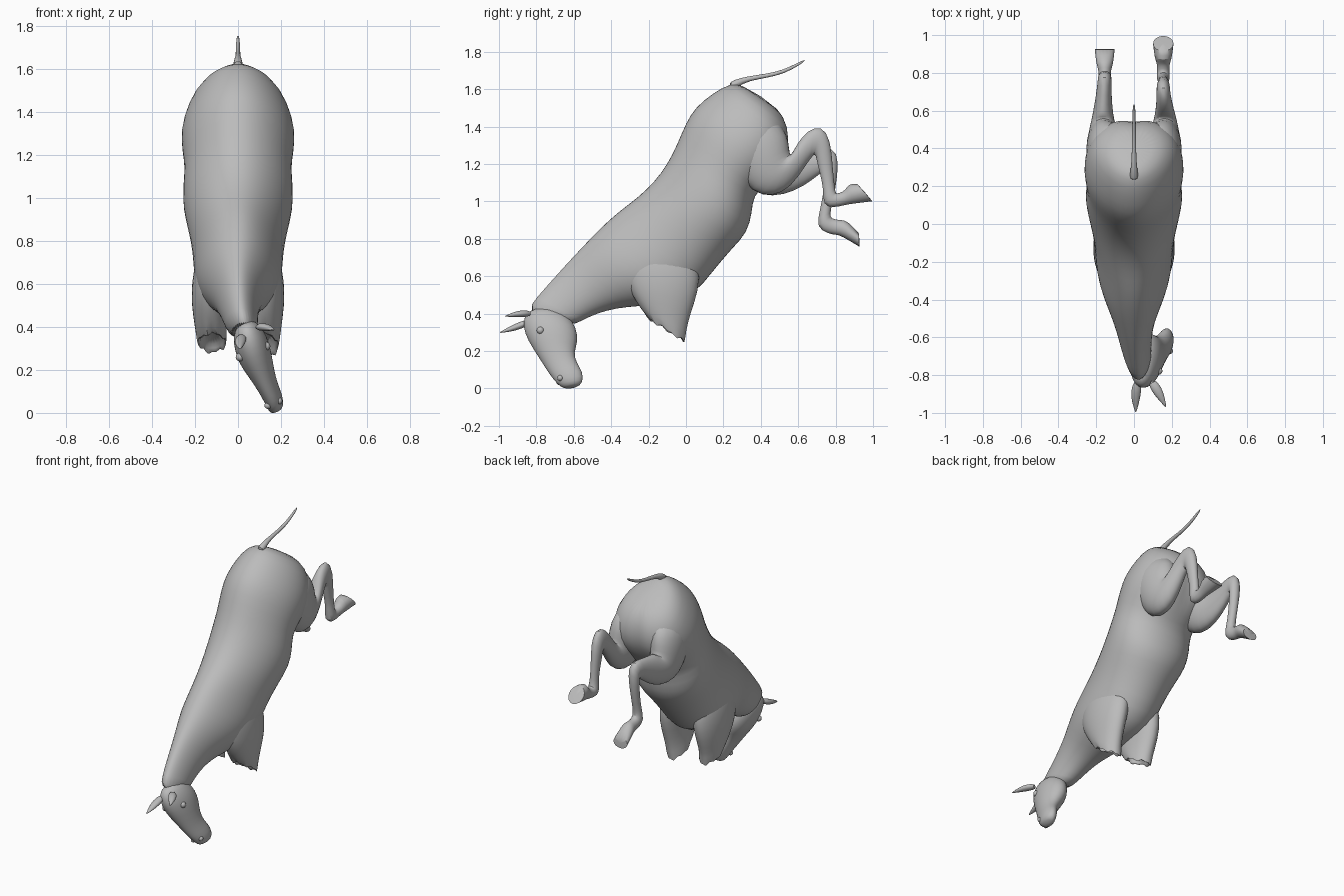
import bpy, bmesh, math
from mathutils import Vector

hide = bpy.data.materials.new("grey hide")
hide.diffuse_color = (0.5, 0.5, 0.5, 1)


def finish(name, bm, levels=1, angle=60):
    bmesh.ops.recalc_face_normals(bm, faces=bm.faces)
    me = bpy.data.meshes.new(name)
    bm.to_mesh(me)
    bm.free()
    ob = bpy.data.objects.new(name, me)
    bpy.context.collection.objects.link(ob)
    me.materials.append(hide)
    if levels:
        ob.modifiers.new("smooth", "SUBSURF").levels = levels
        ob.modifiers["smooth"].render_levels = levels
    bpy.ops.object.select_all(action='DESELECT')
    ob.select_set(True)
    bpy.context.view_layer.objects.active = ob
    bpy.ops.object.shade_smooth_by_angle(angle=math.radians(angle))
    return ob


def loft(name, rings, n=20, side=(1, 0, 0), egg=0, cleft=(), jag=None, sharp_end=False):
    """Skin rings given as (y, z of one edge, y, z of the other edge, centre x, half width)."""
    bm = bmesh.new()
    side = Vector(side).normalized()
    loops = []
    for i, (y0, z0, y1, z1, x, w) in enumerate(rings):
        a, b = Vector((x, y0, z0)), Vector((x, y1, z1))
        c, ax = (a + b) / 2, (a - b) / 2
        loop = []
        for k in range(n):
            t = 2 * math.pi * k / n
            dent = 1 - (cleft[i] if i < len(cleft) else 0) * math.exp(-(t - math.pi) ** 2 / 0.04)
            p = c + ax * math.cos(t) * dent + side * w * math.sin(t) * (1 - egg * math.cos(t))
            if jag and i == jag:
                p.z += (0.028, -0.012, 0.012, -0.03)[k % 4]
            loop.append(bm.verts.new(p))
        loops.append(loop)
    for l0, l1 in zip(loops, loops[1:]):
        for k in range(n):
            bm.faces.new((l0[k], l0[(k + 1) % n], l1[(k + 1) % n], l1[k]))
    bm.faces.new(loops[0])
    cap = bm.faces.new(loops[-1])
    if sharp_end:
        crease = bm.edges.layers.float.new("crease_edge")
        for e in cap.edges:
            e[crease] = 0.9
    return finish(name, bm)


# Barrel, rump and neck in one skin
loft("body", [
    (.30, 1.625, .50, 1.50, 0, .09), (.235, 1.632, .56, 1.39, 0, .19),
    (.14, 1.578, .565, 1.26, 0, .24), (.05, 1.505, .51, 1.17, 0, .263),
    (0, 1.425, .43, 1.09, 0, .258), (-.05, 1.30, .36, 1.03, 0, .243),
    (-.10, 1.20, .355, .94, 0, .255), (-.17, 1.105, .33, .83, 0, .252),
    (-.26, 1.02, .25, .75, 0, .23), (-.35, .955, .14, .62, 0, .208),
    (-.43, .885, .05, .50, 0, .205), (-.50, .815, -.10, .45, 0, .19),
    (-.57, .74, -.24, .44, 0, .15), (-.64, .665, -.37, .43, 0, .11),
    (-.72, .575, -.48, .40, .005, .088), (-.80, .485, -.56, .36, .015, .075),
    (-.86, .41, -.62, .33, .03, .065)],
    n=28, egg=.18, cleft=(.12, .12, .12, .08))

# Head turned to one side and tilted
TILT = Vector((.92, .1, .38)).normalized()
loft("head", [
    (-.83, .425, -.68, .42, .03, .04), (-.868, .385, -.62, .375, .04, .07),
    (-.872, .33, -.585, .32, .06, .083), (-.85, .265, -.575, .25, .08, .082),
    (-.795, .18, -.60, .19, .11, .062), (-.745, .10, -.585, .135, .14, .048),
    (-.71, .05, -.55, .085, .165, .046), (-.675, .012, -.55, .03, .178, .038),
    (-.64, 0, -.58, .01, .18, .022)], side=TILT, n=20)


def ball(name, loc, r):
    bm = bmesh.new()
    bmesh.ops.create_uvsphere(bm, u_segments=12, v_segments=8, radius=r)
    bmesh.ops.translate(bm, verts=bm.verts, vec=loc)
    finish(name, bm, 0)


for tag, s in (("left", -1), ("right", 1)):
    ball(tag + "_eye", Vector((.07, -.785, .285)) + TILT * s * .066, .02)
    ball(tag + "_nostril", Vector((.165, -.675, .045)) + TILT * s * .028, .016)


def tube(name, pts, radii, n=10, flat=1.0):
    """Round tube through points; flat squeezes one direction."""
    bm = bmesh.new()
    pts = [Vector(p) for p in pts]
    loops = []
    for i, p in enumerate(pts):
        d = (pts[min(i + 1, len(pts) - 1)] - pts[max(i - 1, 0)]).normalized()
        u = (Vector((1, 0, 0)) - d * d.x).normalized()
        v = d.cross(u)
        loops.append([bm.verts.new(p + (u * math.cos(2 * math.pi * k / n)
                      + v * math.sin(2 * math.pi * k / n) * flat) * radii[i]) for k in range(n)])
    for l0, l1 in zip(loops, loops[1:]):
        for k in range(n):
            bm.faces.new((l0[k], l0[(k + 1) % n], l1[(k + 1) % n], l1[k]))
    bm.faces.new(loops[0])
    bm.faces.new(loops[-1])
    finish(name, bm)


# Ears and tail
tube("left_ear", [(.02, -.83, .36), (.01, -.89, .335), (.008, -.945, .315), (.01, -1.0, .297)],
     (.022, .03, .02, .002), flat=.7)
tube("right_ear", [(.09, -.83, .40), (.12, -.875, .40), (.145, -.92, .395), (.17, -.972, .385)],
     (.022, .03, .02, .002), flat=.7)
tube("tail", [(0, .23, 1.61), (0, .30, 1.648), (0, .38, 1.664), (0, .48, 1.68), (0, .56, 1.71), (0, .64, 1.757)],
     (.03, .016, .012, .011, .01, .006))

# Hind legs: shared thigh, then a different bend for each side
thigh = [(.14, 1.42, .48, 1.47, .12, .10), (.20, 1.29, .55, 1.35, .15, .105),
         (.265, 1.16, .555, 1.27, .155, .10), (.35, 1.045, .56, 1.25, .16, .085),
         (.46, 1.02, .57, 1.26, .165, .07)]
shins = {
    "right": [(.56, 1.07, .60, 1.32, .165, .055), (.64, 1.19, .65, 1.38, .16, .042),
              (.69, 1.265, .725, 1.41, .155, .036), (.695, 1.23, .775, 1.33, .155, .036),
              (.715, 1.15, .785, 1.18, .155, .027), (.735, 1.07, .795, 1.08, .155, .026),
              (.73, .975, .80, 1.04, .155, .036), (.79, .965, .82, 1.045, .155, .032),
              (.85, .98, .855, 1.06, .155, .034), (.88, .985, .865, 1.095, .155, .046),
              (1.0, 1.0, .915, 1.095, .155, .056)],
    "left": [(.58, 1.05, .58, 1.27, .165, .055), (.68, 1.115, .68, 1.275, .16, .042),
             (.755, 1.18, .79, 1.295, .155, .036), (.75, 1.13, .82, 1.22, .155, .036),
             (.73, 1.03, .80, 1.06, .155, .027), (.715, .95, .775, .96, .155, .026),
             (.695, .86, .77, .915, .155, .036), (.76, .825, .79, .905, .155, .032),
             (.81, .82, .83, .90, .155, .034), (.83, .815, .86, .90, .155, .046),
             (.93, .755, .925, .83, .155, .054)]}
for tag, s in (("right", 1), ("left", -1)):
    loft(tag + "_hind_leg", [(a, b, c, d, x * s, w) for a, b, c, d, x, w in thigh + shins[tag]],
         n=16, sharp_end=True)

# Shoulders ending in short, ragged, hollow foreleg stumps
for tag, s, drop in (("right", 1, 0), ("left", -1, .03)):
    loft(tag + "_foreleg_stump", [(a, b, c, d, x * s, w) for a, b, c, d, x, w in [
        (-.33, .78, .0, .80, .10, .07), (-.34, .68, .08, .66, .115, .095),
        (-.32, .57, .07, .52, .13, .09), (-.29, .50, .025, .40, .13, .08),
        (-.24, .42, .0, .30 + drop, .125, .072), (-.19, .36, -.005, .235 + drop, .12, .068),
        (-.18, .37, -.02, .27 + drop, .12, .055), (-.20, .42, -.03, .34, .12, .045)]],
        n=20, jag=5)
